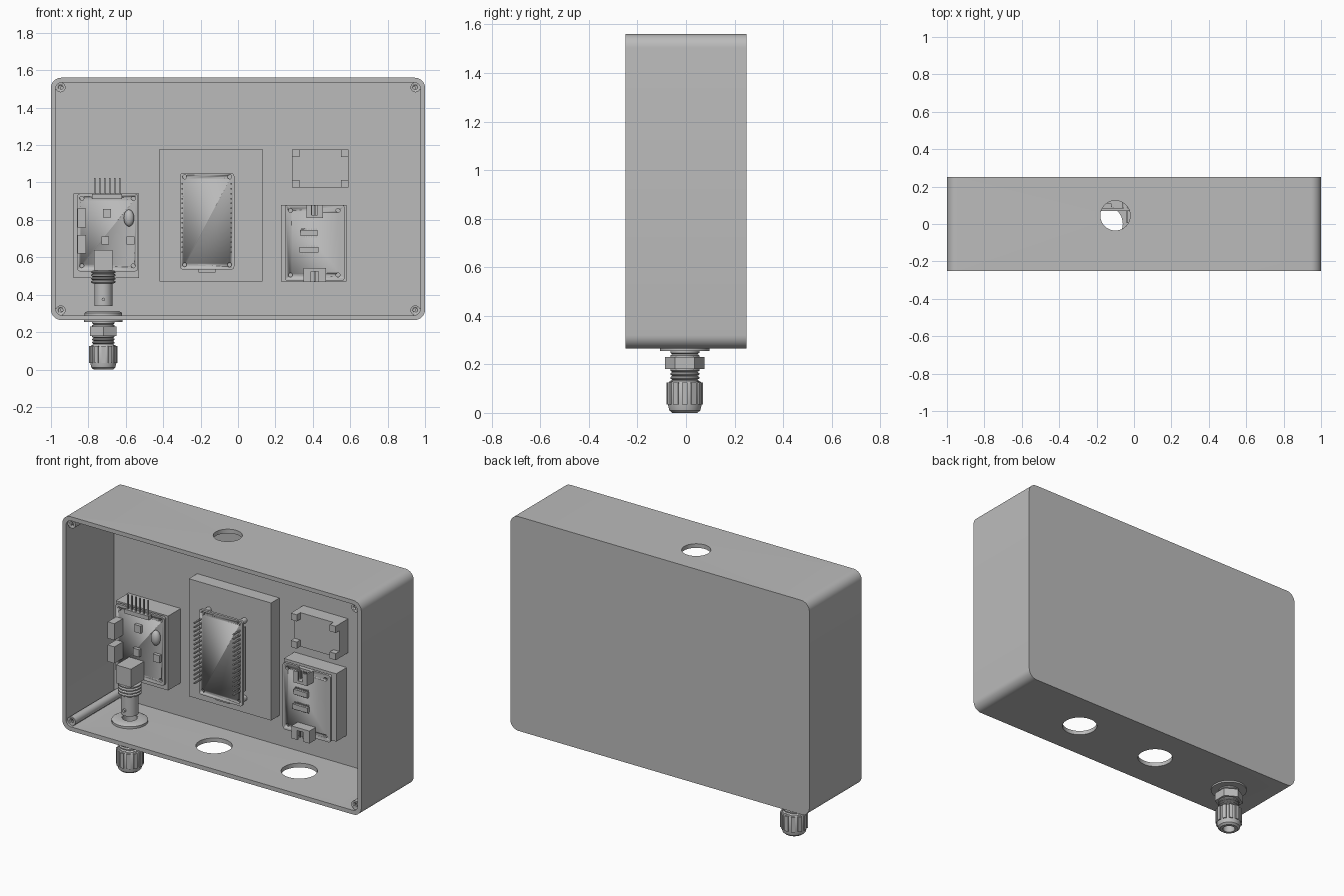
import bpy, bmesh, math
from mathutils import Matrix

if "Cube" in bpy.data.objects:
    bpy.data.objects.remove(bpy.data.objects["Cube"], do_unlink=True)

grey = bpy.data.materials.new("neutral grey")
grey.diffuse_color = (0.5, 0.5, 0.5, 1)
grey.use_nodes = True
grey.node_tree.nodes["Principled BSDF"].inputs["Base Color"].default_value = (0.5, 0.5, 0.5, 1)


def finish(name, bm, smooth=False):
    bmesh.ops.recalc_face_normals(bm, faces=bm.faces)
    mesh = bpy.data.meshes.new(name)
    bm.to_mesh(mesh)
    bm.free()
    mesh.materials.append(grey)
    ob = bpy.data.objects.new(name, mesh)
    bpy.context.collection.objects.link(ob)
    if smooth:
        shade(ob)
    return ob


def shade(ob):
    bpy.ops.object.select_all(action='DESELECT')
    ob.select_set(True)
    bpy.context.view_layer.objects.active = ob
    bpy.ops.object.shade_smooth_by_angle(angle=math.radians(35))


def box(name, x, y, z, r=0):
    """Box from (low, high) pairs, with edges along y rounded by r."""
    bm = bmesh.new()
    bmesh.ops.create_cube(bm, size=1)
    for v in bm.verts:
        for i, (lo, hi) in enumerate((x, y, z)):
            v.co[i] = (lo + hi) / 2 + v.co[i] * (hi - lo)
    if r:
        edges = [e for e in bm.edges if abs(e.verts[0].co.y - e.verts[1].co.y) > 1e-5]
        bmesh.ops.bevel(bm, geom=edges, offset=r, segments=8, profile=0.5, affect='EDGES')
    return finish(name, bm, r > 0)


def block(name, cx, cz, w, h, y0, y1):
    return box(name, (cx - w / 2, cx + w / 2), (y0, y1), (cz - h / 2, cz + h / 2))


def cylinder(name, r, depth, loc, axis='Z', sides=32):
    bm = bmesh.new()
    bmesh.ops.create_cone(bm, cap_ends=True, segments=sides, radius1=r, radius2=r, depth=depth)
    if axis == 'Y':
        bm.transform(Matrix.Rotation(math.pi / 2, 4, 'X'))
    bm.transform(Matrix.Translation(loc))
    return finish(name, bm, sides > 8)


def lathe(name, profile, x, y, sides=32):
    """Closed ring surface from a loop of (radius, height) points."""
    bm = bmesh.new()
    rings = []
    for k in range(sides):
        a = 2 * math.pi * (k + 0.5) / sides
        rings.append([bm.verts.new((x + r * math.cos(a), y + r * math.sin(a), z)) for r, z in profile])
    n = len(profile)
    for k in range(sides):
        a, b = rings[k], rings[(k + 1) % sides]
        for i in range(n):
            j = (i + 1) % n
            bm.faces.new((a[i], a[j], b[j], b[i]))
    return finish(name, bm, sides > 8)


def thread(name, r, z0, z1, turns, bore, x, y):
    pitch = (z1 - z0) / turns
    pts = [(bore, z1), (bore, z0)]
    for i in range(turns):
        pts += [(r * 0.86, z0 + i * pitch), (r, z0 + (i + 0.3) * pitch), (r, z0 + (i + 0.7) * pitch)]
    return lathe(name, pts + [(r * 0.86, z1)], x, y)


def cut(ob, cutters):
    for c in cutters:
        c.hide_render = True
        mod = ob.modifiers.new("cut", 'BOOLEAN')
        mod.operation, mod.solver, mod.object = 'DIFFERENCE', 'EXACT', c
        bpy.ops.object.select_all(action='DESELECT')
        bpy.context.view_layer.objects.active = ob
        ob.select_set(True)
        bpy.ops.object.modifier_apply(modifier=mod.name)
        bpy.data.objects.remove(c, do_unlink=True)


# Open-fronted enclosure with cable holes
LOW, HIGH, BACK = 0.265, 1.56, 0.21
GX, GY = -0.72, -0.005
case = box("enclosure", (-1, 1), (-0.25, 0.25), (LOW, HIGH), 0.055)
cut(case, [box("cavity", (-0.975, 0.975), (-0.4, BACK), (LOW + 0.025, HIGH - 0.025), 0.035),
           cylinder("top_hole", 0.08, 0.2, (-0.1, 0.045, HIGH)),
           cylinder("gland_hole", 0.06, 0.2, (GX, GY, LOW))]
    + [cylinder("bottom_hole", 0.1, 0.2, (x, 0, LOW)) for x in (-0.16, 0.41)])
shade(case)

# Corner screw posts
for sx in (-1, 1):
    for z, sz in ((LOW, 1), (HIGH, -1)):
        px, pz = sx * 0.948, z + sz * 0.052
        post = cylinder("screw_post", 0.026, BACK + 0.235, (px, (BACK - 0.235) / 2, pz), 'Y', 20)
        cut(post, [cylinder("screw_hole", 0.012, 0.2, (px, -0.235, pz), 'Y', 16)])
        block("post_web_side", sx * 0.965, z + sz * 0.052, 0.03, 0.02, -0.235, BACK)
        block("post_web_end", px, z + sz * 0.034, 0.02, 0.03, -0.235, BACK)


def board(name, x, z, y, holes_x, holes_z, back):
    """Circuit board with mounting holes and spacers behind them."""
    pcb = box(name, x, (y, y + 0.015), z, 0.015)
    spots = [(hx, hz) for hx in holes_x for hz in holes_z]
    cut(pcb, [cylinder("mount_hole", 0.011, 0.1, (hx, y, hz), 'Y', 16) for hx, hz in spots])
    for hx, hz in spots:
        cylinder(name + "_spacer", 0.016, back - y - 0.015, (hx, (y + 0.015 + back) / 2, hz), 'Y', 16)


def chip(cx, cz, w, h, y, legs=0):
    block("chip", cx, cz, w, h, y - 0.02, y)
    for i in range(legs):
        block("chip_leg", cx - w / 2 + (i + 0.5) * w / legs, cz, 0.006, h + 0.018, y - 0.008, y)


def socket(cx, cz, w, h, y, out):
    """Open plug socket whose mouth points up (out=1) or down (out=-1)."""
    block("socket_base", cx, cz, w, h, y - 0.012, y)
    block("socket_back", cx, cz - out * h * 0.38, w, h * 0.24, y - 0.06, y)
    for s in (-1, 1):
        block("socket_wall", cx + s * w * 0.45, cz, w * 0.1, h, y - 0.06, y)
        block("socket_lip", cx + s * w * 0.3, cz, w * 0.25, h, y - 0.06, y - 0.05)
    for i in range(-1, 2):
        block("socket_pin", cx + i * w * 0.2, cz, 0.007, h * 0.9, y - 0.035, y - 0.027)


# Controller mount, board, pin rows and port
block("controller_mount", -0.145, 0.825, 0.55, 0.71, 0.13, BACK + 0.005)
board("controller_board", (-0.31, -0.02), (0.535, 1.05), 0.07, (-0.285, -0.045), (0.56, 1.03), 0.13)
for x in (-0.297, -0.035):
    block("pin_strip", x, 0.81, 0.02, 0.39, 0.085, 0.105)
    for i in range(15):
        block("header_pin", x, 0.628 + i * 0.026, 0.008, 0.008, 0.005, 0.085)
block("usb_port", -0.165, 0.545, 0.09, 0.05, 0.085, 0.11)

# Sensor board on its mount
SY = 0.06
block("sensor_mount", -0.705, 0.715, 0.35, 0.45, 0.09, BACK + 0.005)
board("sensor_board", (-0.86, -0.535), (0.525, 0.94), SY, (-0.835, -0.56), (0.555, 0.915), 0.09)
for x, z in ((-0.70, 0.835), (-0.71, 0.69), (-0.575, 0.69)):
    chip(x, z, 0.042, 0.045, SY)
for z in (0.81, 0.67):
    cover = block("side_connector", -0.835, z, 0.045, 0.1, -0.02, SY)
    cut(cover, [block("slot", -0.86, z, 0.06, 0.075, -0.01, SY - 0.015)])
bm = bmesh.new()
bmesh.ops.create_uvsphere(bm, u_segments=20, v_segments=12, radius=1)
bm.transform(Matrix.Translation((-0.583, SY - 0.012, 0.81)) @ Matrix.Diagonal((0.028, 0.025, 0.045, 1)))
finish("crystal", bm, True)
block("header_body", -0.70, 0.925, 0.16, 0.025, SY - 0.03, SY)
for i in range(6):
    block("angled_pin", -0.767 + i * 0.027, 0.975, 0.008, 0.1, SY - 0.02, SY - 0.012)

# Coaxial connector below the sensor board
block("connector_housing", GX, 0.585, 0.1, 0.11, -0.065, SY)
thread("connector_thread", 0.065, 0.46, 0.53, 4, 0.02, GX, GY)
lathe("connector_barrel", [(0.03, 0.46), (0.03, 0.34), (0.048, 0.34), (0.048, 0.46)], GX, GY)
for s in (-1, 1):
    cylinder("bayonet_stud", 0.009, 0.02, (GX, GY + s * 0.05, 0.375), 'Y', 12)
cylinder("centre_pin", 0.01, 0.12, (GX, GY, 0.41), sides=12)

# Cable gland through the floor
lathe("gland_locknut", [(0.045, 0.29), (0.1, 0.29), (0.1, 0.303), (0.085, 0.312), (0.045, 0.312)], GX, GY)
lathe("gland_washer", [(0.045, 0.255), (0.103, 0.255), (0.103, 0.266), (0.045, 0.266)], GX, GY)
thread("gland_upper_thread", 0.06, 0.225, 0.31, 5, 0.04, GX, GY)
lathe("gland_hex", [(0.04, 0.18), (0.082, 0.18), (0.082, 0.23), (0.04, 0.23)], GX, GY, 6)
thread("gland_lower_thread", 0.06, 0.12, 0.185, 4, 0.04, GX, GY)
lathe("gland_cap", [(0.035, 0.13), (0.035, 0), (0.052, 0), (0.064, 0.01), (0.07, 0.035),
                    (0.07, 0.12), (0.064, 0.13)], GX, GY)
for k in range(12):
    rib = block("cap_rib", 0.069, 0.08, 0.014, 0.09, -0.011, 0.011)
    rib.data.transform(Matrix.Translation((GX, GY, 0)) @ Matrix.Rotation(k * math.pi / 6, 4, 'Z'))

# Driver board on its mount
block("driver_mount", 0.405, 0.675, 0.35, 0.41, 0.11, BACK + 0.005)
board("driver_board", (0.25, 0.57), (0.475, 0.88), 0.07, (0.28, 0.535), (0.505, 0.85), 0.11)
chip(0.38, 0.73, 0.09, 0.03, 0.07, 7)
chip(0.38, 0.64, 0.1, 0.03, 0.07, 7)
socket(0.41, 0.845, 0.09, 0.07, 0.07, 1)
socket(0.41, 0.505, 0.12, 0.075, 0.07, -1)

# Small mount with corner pegs
block("small_mount", 0.44, 1.075, 0.3, 0.205, 0.125, BACK + 0.005)
for x in (0.31, 0.57):
    for z in (0.9925, 1.1575):
        block("corner_peg", x, z, 0.04, 0.04, 0.09, 0.125)
